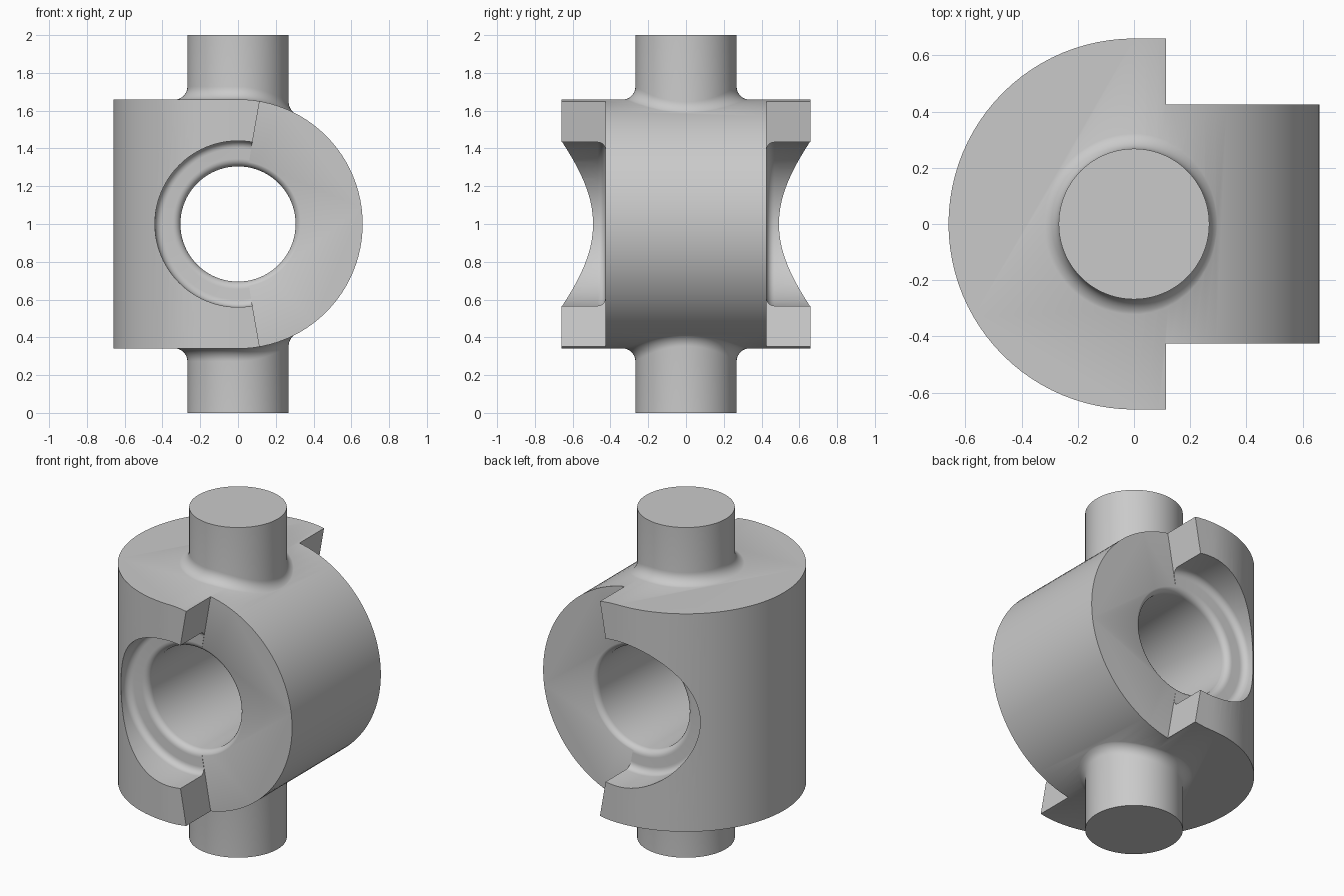
import bpy, bmesh
from math import sin, cos, tan, pi, sqrt, radians, atan
from mathutils import Matrix, Vector

if "Cube" in bpy.data.objects:
    bpy.data.objects.remove(bpy.data.objects["Cube"])

R = 0.66        # body radius
WEB = 0.425     # half width of the right-hand barrel
FLOOR = 0.427   # depth of the recess floor, just proud of the barrel face
BORE, RECESS = 0.305, 0.44
PIN, FILLET = 0.268, 0.067
MID = 1.0       # height of the bore axis
SEG = 96

grey = bpy.data.materials.new("plain grey")
grey.use_nodes = True
colour = (0.59, 0.59, 0.59, 1)
grey.diffuse_color = colour
grey.node_tree.nodes["Principled BSDF"].inputs["Base Color"].default_value = colour


def finish(name, bm, matrix=Matrix()):
    bm.transform(matrix)
    bmesh.ops.recalc_face_normals(bm, faces=bm.faces)
    mesh = bpy.data.meshes.new(name)
    bm.to_mesh(mesh)
    bm.free()
    mesh.materials.append(grey)
    ob = bpy.data.objects.new(name, mesh)
    bpy.context.collection.objects.link(ob)
    return ob


def skin(rings):
    """Closed solid through a stack of point rings."""
    bm = bmesh.new()
    loops = [[bm.verts.new(p) for p in ring] for ring in rings]
    n = len(loops[0])
    for a, b in zip(loops, loops[1:]):
        for i in range(n):
            j = (i + 1) % n
            bm.faces.new((a[i], a[j], b[j], b[i]))
    bm.faces.new(loops[0])
    bm.faces.new(loops[-1])
    return bm


def prism(points, low, high):
    return skin([[(x, y, h) for x, y in points] for h in (low, high)])


def arc(start, end, n=SEG // 2):
    angles = [radians(start + (end - start) * i / n) for i in range(n + 1)]
    return [(R * cos(a), R * sin(a)) for a in angles]


def boolean(target, tool, operation):
    mod = target.modifiers.new(operation, "BOOLEAN")
    mod.operation, mod.object, mod.solver = operation, tool, "EXACT"
    bpy.context.view_layer.objects.active = target
    bpy.ops.object.modifier_apply(modifier=mod.name)
    bpy.data.objects.remove(tool)


# Turns a prism axis from z to y and lifts it to the bore axis
ACROSS = Matrix.Translation((0, 0, MID)) @ Matrix.Rotation(pi / 2, 4, "X")

# Body: front outline crossed with plan outline
front = arc(-90, 90) + [(-0.8, R), (-0.8, -R)]
body = finish("yoke_body", prism(front, -0.8, 0.8), ACROSS)
plan = arc(90, 270) + [(0.9, -R), (0.9, R)]
boolean(body, finish("plan_outline", prism(plan, 0, 2)), "INTERSECT")

# Bore with rounded lip and filleted recess at each end
f = 0.04
quarter = [i * pi / 12 for i in range(7)]
half = [(BORE + f * (1 - cos(a)), FLOOR - f * (1 - sin(a))) for a in quarter]
half += [(RECESS - f * (1 - sin(a)), FLOOR + f * (1 - cos(a))) for a in quarter]
half.append((RECESS, 0.9))
profile = [(r, -h) for r, h in reversed(half)] + half
turn = [2 * pi * i / SEG for i in range(SEG)]
rings = [[(r * cos(a), r * sin(a), h) for a in turn] for r, h in profile]
boolean(body, finish("bore", skin(rings), ACROSS), "DIFFERENCE")

# Side steps: radial sectors removed on both faces of the barrel
reach = 1.0
lean = reach * tan(radians(10))
sector = [(0, 0), (lean, -reach), (reach, -reach), (reach, reach), (lean, reach)]
for side in (-1, 1):
    step = finish("side_step", prism(sector, side * WEB, side * 1.1), ACROSS)
    boolean(body, step, "DIFFERENCE")


def height(x):
    return R if x < 0 else sqrt(R * R - x * x)


# Trunnion pins with a fillet following the body surface, foot slightly sunk
def pin(name, direction):
    columns = []
    for a in turn:
        c, s = cos(a), sin(a)
        x = PIN * c
        slope = atan(max(x, 0) * c / height(x))
        t = FILLET * tan(pi / 4 - slope / 2)
        foot = PIN + t * cos(slope)
        p = [Vector((foot, height(foot * c) - 0.002)), Vector((PIN, height(x))),
             Vector((PIN, height(x) + t))]
        w = cos(pi / 4 - slope / 2)
        path = [Vector((foot, 0.5))]
        for i in range(9):
            u = i / 8
            k = ((1 - u) ** 2, 2 * w * u * (1 - u), u * u)
            path.append(sum((q * m for q, m in zip(p, k)), Vector((0, 0))) / sum(k))
        path.append(Vector((PIN, MID)))
        columns.append([(q.x * c, q.x * s, MID + direction * q.y) for q in path])
    return finish(name, skin(list(zip(*columns))))


for name, direction in (("upper_pin", 1), ("lower_pin", -1)):
    boolean(body, pin(name, direction), "UNION")

bpy.ops.object.select_all(action="DESELECT")
body.select_set(True)
bpy.context.view_layer.objects.active = body
bpy.ops.object.shade_smooth_by_angle(angle=radians(30))
